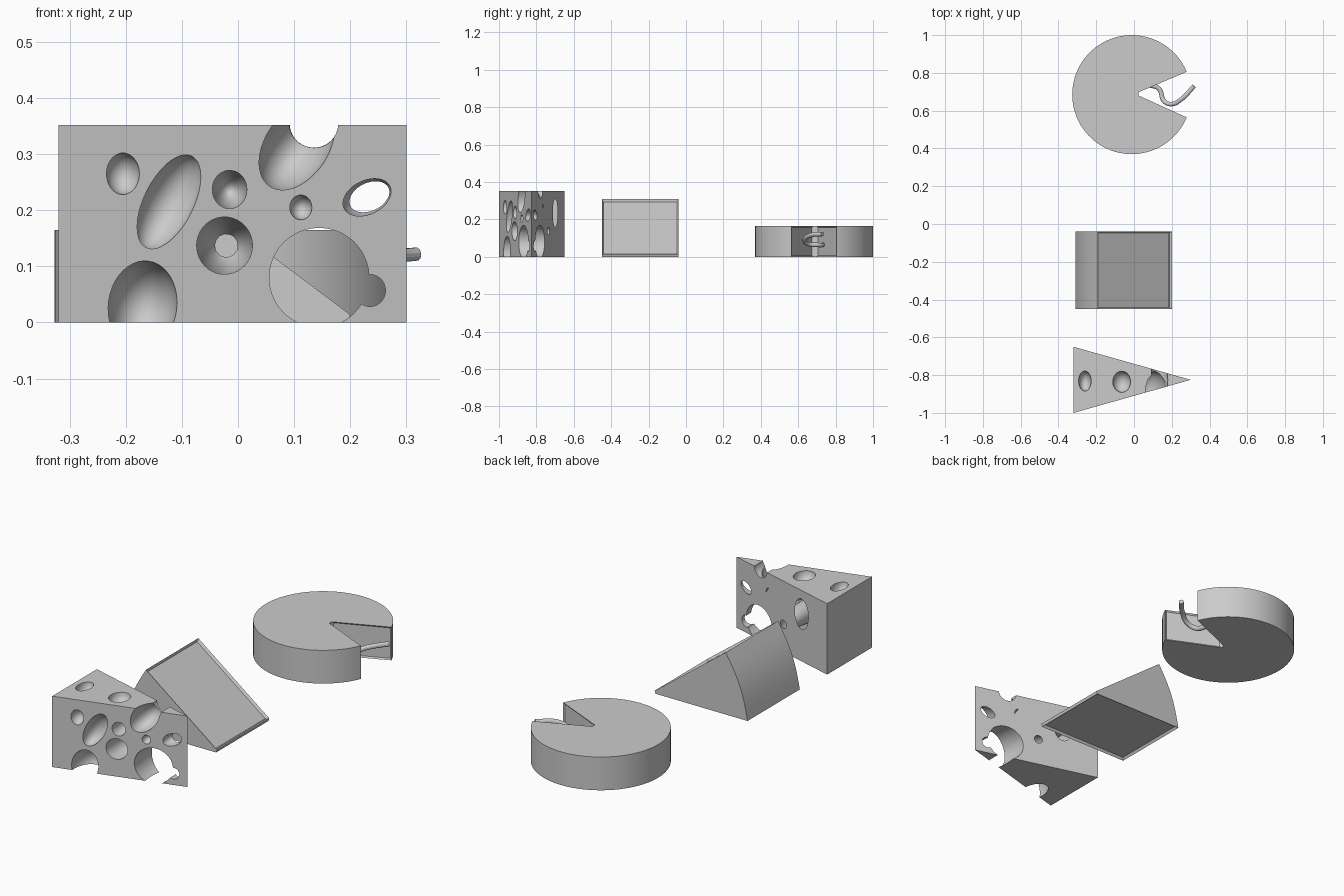
import bpy, bmesh, math
from mathutils import Vector

start_cube = bpy.data.objects.get("Cube")
if start_cube:
    bpy.data.objects.remove(start_cube, do_unlink=True)

cheese_grey = bpy.data.materials.new("cheese_grey")
cheese_grey.use_nodes = True
colour = (0.6, 0.6, 0.6, 1)
cheese_grey.diffuse_color = colour
cheese_grey.node_tree.nodes["Principled BSDF"].inputs["Base Color"].default_value = colour


def link(name, mesh):
    """Add a mesh to the scene with the shared material."""
    obj = bpy.data.objects.new(name, mesh)
    bpy.context.collection.objects.link(obj)
    mesh.materials.append(cheese_grey)
    return obj


def activate(obj):
    bpy.ops.object.select_all(action='DESELECT')
    obj.select_set(True)
    bpy.context.view_layer.objects.active = obj


def smooth(obj):
    activate(obj)
    bpy.ops.object.shade_smooth_by_angle(angle=math.radians(25))


def prism(name, profile, direction, recessed=None, rim=0.012, depth=0.012):
    """Extrude a closed profile; sink a panel into faces chosen by a rule."""
    bm = bmesh.new()
    base = bm.faces.new([bm.verts.new(p) for p in profile])
    top = bmesh.ops.extrude_face_region(bm, geom=[base])
    verts = [v for v in top["geom"] if isinstance(v, bmesh.types.BMVert)]
    bmesh.ops.translate(bm, verts=verts, vec=direction)
    bmesh.ops.recalc_face_normals(bm, faces=bm.faces)
    bm.normal_update()
    if recessed:
        panels = [f for f in bm.faces if recessed(f)]
        bmesh.ops.inset_individual(bm, faces=panels, thickness=rim, depth=-depth)
    mesh = bpy.data.meshes.new(name)
    bm.to_mesh(mesh)
    bm.free()
    return link(name, mesh)


# Holed wedge: pointed block of cheese
HEIGHT = 0.352
LEFT, TIP = -0.32, 0.3
FRONT, BACK, TIP_Y = -1, -0.65, -0.825
holed_wedge = prism("holed_wedge",
                    [(LEFT, FRONT, 0), (TIP, TIP_Y, 0), (LEFT, BACK, 0)],
                    (0, 0, HEIGHT))


def cut_hole(x, z, across, radii, tilt=0):
    """Ellipsoid hole; across runs from the front face (0) to the back (1)."""
    t = (x - LEFT) / (TIP - LEFT)
    near = FRONT + (TIP_Y - FRONT) * t
    far = BACK + (TIP_Y - BACK) * t
    bpy.ops.mesh.primitive_uv_sphere_add(
        segments=40, ring_count=20, radius=1,
        location=(x, near + (far - near) * across, z),
        rotation=(0, math.radians(tilt), 0))
    cutter = bpy.context.object
    cutter.name = "hole_cutter"
    cutter.scale = radii
    cutter.hide_render = True
    cutter.data.materials.append(cheese_grey)
    activate(holed_wedge)
    boolean = holed_wedge.modifiers.new("hole", 'BOOLEAN')
    boolean.operation = 'DIFFERENCE'
    boolean.solver = 'EXACT'
    boolean.object = cutter
    bpy.ops.object.modifier_apply(modifier=boolean.name)
    bpy.data.objects.remove(cutter, do_unlink=True)


# Holes opening on the front face
cut_hole(-.205, .265, 0, (.03, .04, .037))
cut_hole(-.123, .215, 0, (.045, .06, .093), tilt=28)
cut_hole(-.015, .237, 0, (.031, .1, .034))
cut_hole(.112, .205, 0, (.02, .03, .022))
cut_hole(.105, .315, 0, (.057, .1, .088), tilt=35)
cut_hole(-.17, .03, 0, (.062, .1, .08), tilt=8)
# Holes passing right through
cut_hole(-.024, .137, 0, (.05, .2, .051))
cut_hole(.23, .223, 0, (.046, .07, .03), tilt=-25)
cut_hole(.135, .355, .5, (.044, .3, .044))
cut_hole(.143, .08, .5, (.091, .25, .09))
cut_hole(.235, .057, .5, (.028, .1, .029))
# Holes in the top
cut_hole(-.26, HEIGHT, .48, (.033, .053, .05))
cut_hole(-.065, HEIGHT, .45, (.047, .056, .05))
# Holes in the back
cut_hole(-.145, .235, 1, (.048, .05, .075))
cut_hole(-.15, .08, 1, (.048, .05, .062))
cut_hole(.08, .25, 1, (.02, .04, .03))
smooth(holed_wedge)

# Rind wedge: lying slice with a bowed rind and sunken cut faces
foot, ridge = Vector((-.31, -.45, 0)), Vector((-.19, -.45, .308))
bow = Vector((-.03, 0, .012))
STEPS = 10
rind_curve = [foot.lerp(ridge, i / STEPS) + bow * math.sin(math.pi * i / STEPS) * .6
              for i in range(STEPS + 1)]
rind_wedge = prism("rind_wedge",
                   rind_curve + [Vector((.2, -.45, .014)), Vector((.195, -.45, 0))],
                   (0, .41, 0),
                   recessed=lambda f: f.calc_area() > .1 and abs(f.normal.y) < .5)
smooth(rind_wedge)

# Cheese wheel: round with a slice taken out
WHEEL = Vector((-.012, .685, 0))
RADIUS = .315
GAP = math.radians(22.5)
SIDES = 72
rim_points = []
for i in range(SIDES + 1):
    angle = GAP + (2 * math.pi - 2 * GAP) * i / SIDES
    rim_points.append(WHEEL + RADIUS * Vector((math.cos(angle), math.sin(angle), 0)))
notch = [Vector((.025, .68, 0)), Vector((.025, .698, 0))]
cheese_wheel = prism("cheese_wheel", rim_points + notch, (0, 0, .165),
                     recessed=lambda f: abs(f.normal.z) < .5 and f.calc_area() > .02,
                     rim=.01, depth=.006)
smooth(cheese_wheel)

# Curled tail sticking out of the missing slice
path = [(.08, .735, .065), (.13, .718, .063), (.16, .65, .07),
        (.2, .635, .09), (.25, .66, .113), (.318, .73, .122)]
curve = bpy.data.curves.new("tail_path", 'CURVE')
curve.dimensions = '3D'
curve.bevel_depth = .012
curve.bevel_resolution = 4
curve.use_fill_caps = True
spline = curve.splines.new('BEZIER')
spline.bezier_points.add(len(path) - 1)
for point, co in zip(spline.bezier_points, path):
    point.co = co
    point.handle_left_type = point.handle_right_type = 'AUTO'
tail = bpy.data.objects.new("curled_tail", curve)
bpy.context.collection.objects.link(tail)
activate(tail)
bpy.ops.object.convert(target='MESH')
tail = bpy.context.object
tail.data.materials.clear()
tail.data.materials.append(cheese_grey)
smooth(tail)
